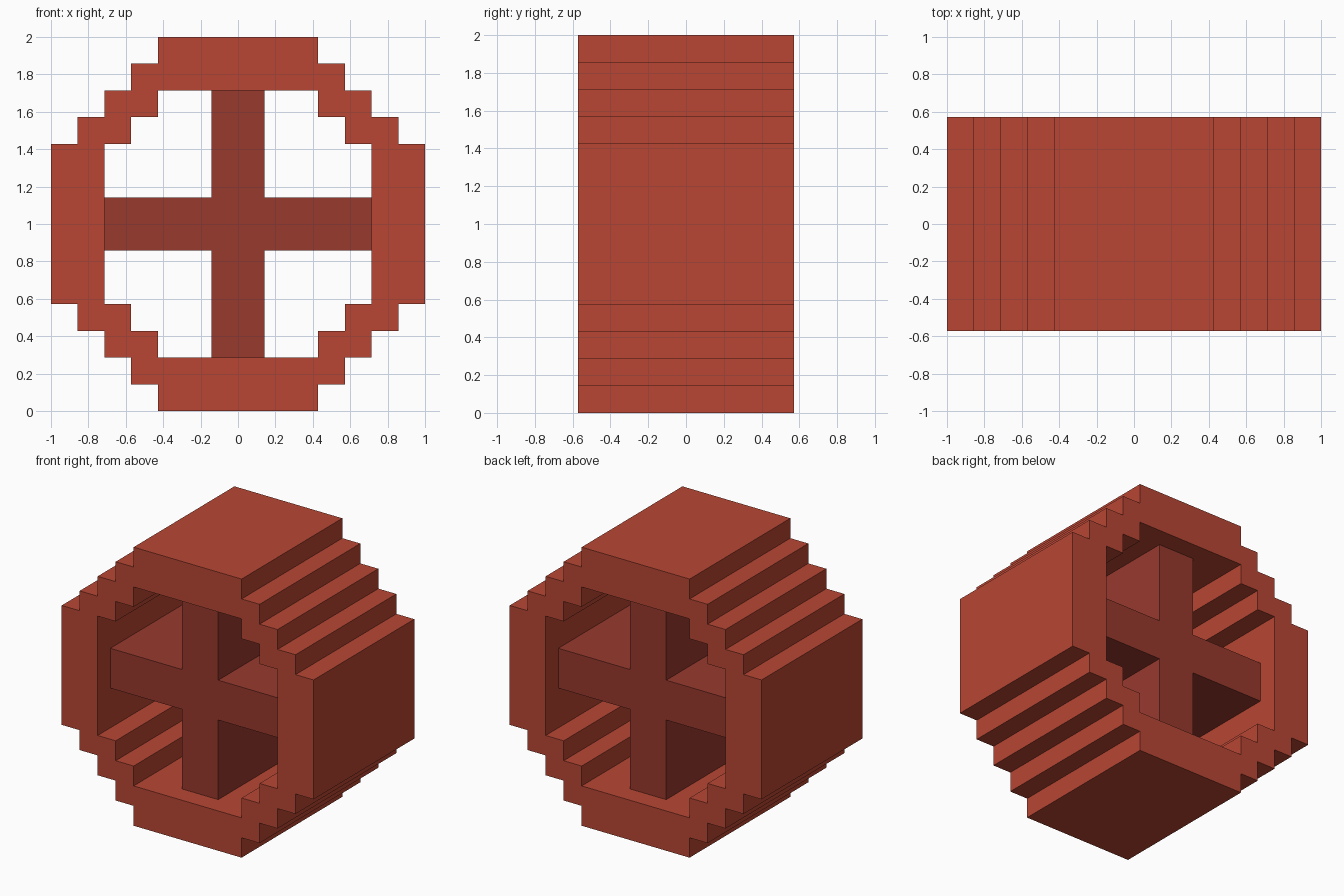
import bpy
import bmesh

cube = bpy.data.objects.get("Cube")
if cube:
    bpy.data.objects.remove(cube, do_unlink=True)

U = 1 / 7  # one block step; the wheel is 14 blocks across


def make_material(name, colour):
    mat = bpy.data.materials.new(name)
    mat.use_nodes = True
    mat.diffuse_color = colour
    mat.node_tree.nodes["Principled BSDF"].inputs["Base Color"].default_value = colour
    return mat


def full_loop(quarter):
    """Mirror a quarter outline (from +x round to +z) into a closed loop."""
    half = quarter + [(-x, z) for x, z in reversed(quarter)]
    return half + [(x, -z) for x, z in reversed(half)]


def extruded_part(name, loops, half_depth, material):
    """Fill the outlines in the XZ plane and extrude them along y."""
    bm = bmesh.new()
    edges = []
    for loop in loops:
        verts = [bm.verts.new((x * U, -half_depth * U, z * U + 1)) for x, z in loop]
        edges += [bm.edges.new((a, b)) for a, b in zip(verts, verts[1:] + verts[:1])]
    bmesh.ops.triangle_fill(bm, edges=edges, use_beauty=True, normal=(0, -1, 0))
    solid = bmesh.ops.extrude_face_region(bm, geom=bm.faces[:], use_keep_orig=True)
    moved = [g for g in solid["geom"] if isinstance(g, bmesh.types.BMVert)]
    bmesh.ops.translate(bm, verts=moved, vec=(0, 2 * half_depth * U, 0))
    bmesh.ops.recalc_face_normals(bm, faces=bm.faces[:])
    mesh = bpy.data.meshes.new(name)
    bm.to_mesh(mesh)
    bm.free()
    mesh.materials.append(material)
    obj = bpy.data.objects.new(name, mesh)
    bpy.context.collection.objects.link(obj)
    return obj


brick_red = make_material("brick red", (0.479, 0.061, 0.033, 1))
dark_red = make_material("dark red", (0.314, 0.041, 0.027, 1))

# Stepped rim with a stepped opening
outer = full_loop([(7, 3), (6, 3), (6, 4), (5, 4), (5, 5), (4, 5), (4, 6), (3, 6), (3, 7)])
inner = full_loop([(5, 3), (4, 3), (4, 4), (3, 4), (3, 5)])
extruded_part("wheel_rim", [outer, inner], 4, brick_red)

# Cross-shaped spokes, recessed one block on each side
extruded_part("cross_spokes", [full_loop([(5, 1), (1, 1), (1, 5)])], 3, dark_red)
